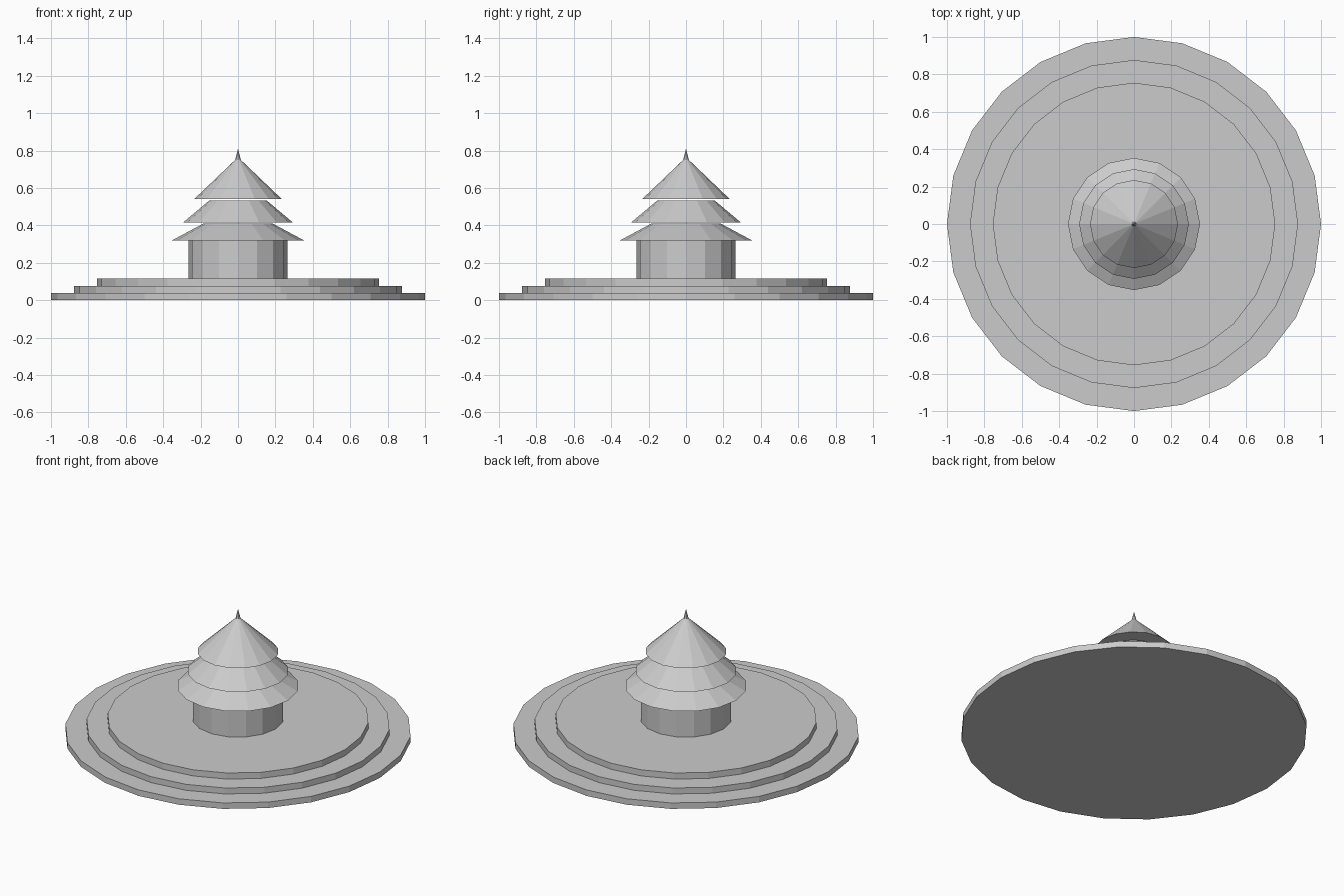
import bpy

if "Cube" in bpy.data.objects:
    bpy.data.objects.remove(bpy.data.objects["Cube"])


def frustum(name, sides, r_bottom, r_top, z0, z1):
    """Flat-shaded cylinder, cone or cut cone between two heights."""
    bpy.ops.mesh.primitive_cone_add(
        vertices=sides, radius1=r_bottom, radius2=r_top,
        depth=z1 - z0, location=(0, 0, (z0 + z1) / 2))
    bpy.context.object.name = name


# Stepped round platform
for name, r, z0, z1 in (("lower_step", 1.0, 0.0, 0.038),
                        ("middle_step", 0.877, 0.038, 0.076),
                        ("upper_step", 0.755, 0.076, 0.115)):
    frustum(name, 24, r, r, z0, z1)

# Round hall
frustum("hall_wall", 16, 0.265, 0.265, 0.115, 0.32)

# Three separate roof tiers, steeper towards the top
for name, r0, r1, z0, z1 in (("lower_roof", 0.353, 0.185, 0.32, 0.41),
                             ("middle_roof", 0.293, 0.155, 0.416, 0.532),
                             ("upper_roof", 0.235, 0.01, 0.54, 0.755)):
    frustum(name, 16, r0, r1, z0, z1)

# Pointed finial
frustum("finial", 8, 0.015, 0.0, 0.75, 0.81)
